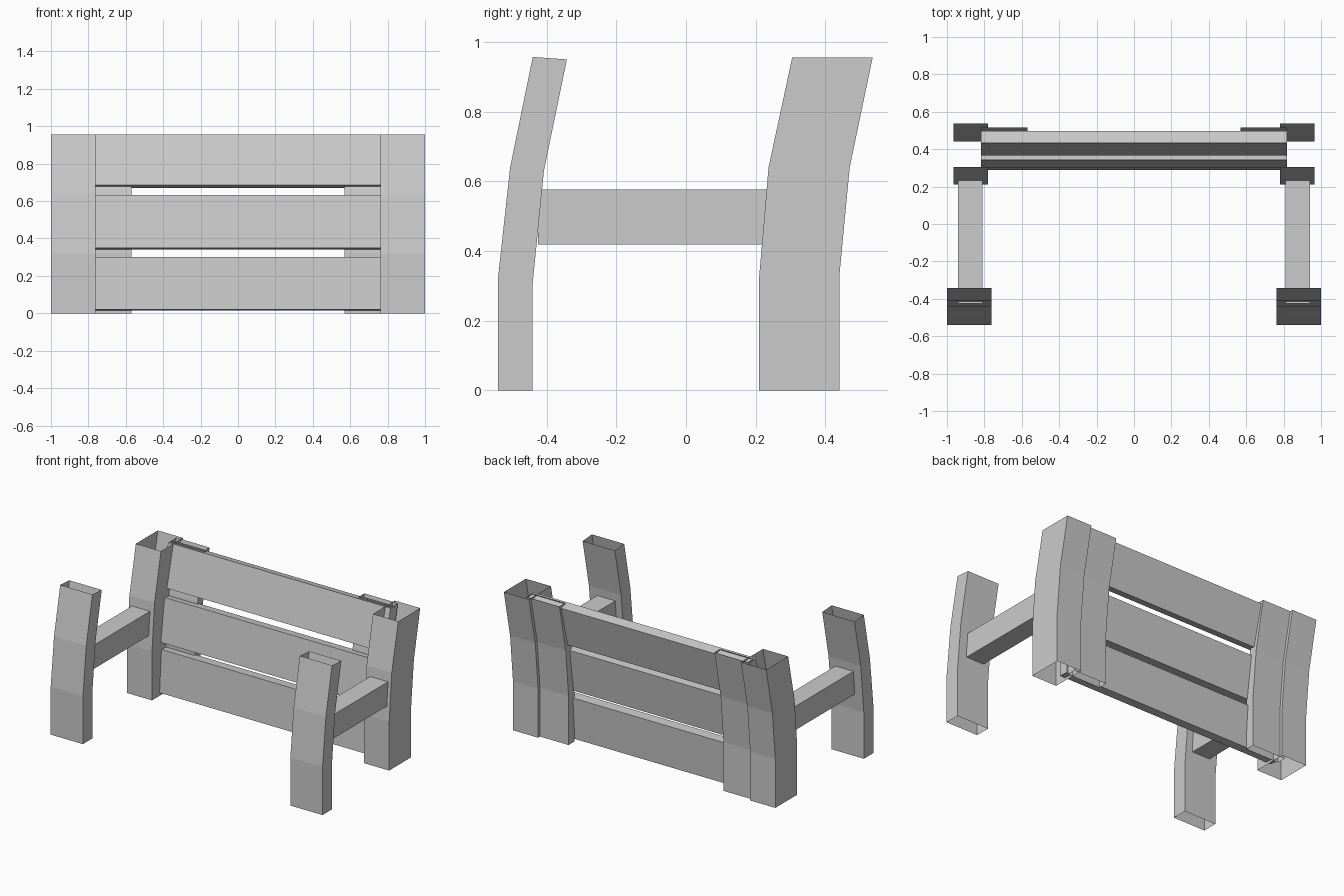
import bpy
from math import sin, cos, radians

if "Cube" in bpy.data.objects:
    bpy.data.objects.remove(bpy.data.objects["Cube"])


def make(name, verts, faces):
    mesh = bpy.data.meshes.new(name)
    mesh.from_pydata(verts, [], faces)
    mesh.update()
    obj = bpy.data.objects.new(name, mesh)
    bpy.context.collection.objects.link(obj)
    return obj


def tube(name, x0, x1, rows):
    """Open-ended rectangular tube; rows are (y front, z front, y back, z back)."""
    verts, faces = [], []
    for yf, zf, yb, zb in rows:
        verts += [(x0, yf, zf), (x1, yf, zf), (x1, yb, zb), (x0, yb, zb)]
    for r in range(len(rows) - 1):
        for i in range(4):
            j = (i + 1) % 4
            faces.append((r * 4 + i, r * 4 + j, r * 4 + 4 + j, r * 4 + 4 + i))
    return make(name, verts, faces)


def prism(name, x0, x1, profile):
    """Closed four-sided bar: a (y, z) profile extruded along x."""
    verts = [(x, y, z) for x in (x0, x1) for y, z in profile]
    faces = [(0, 3, 2, 1), (4, 5, 6, 7)]
    faces += [(i, (i + 1) % 4, 4 + (i + 1) % 4, 4 + i) for i in range(4)]
    return make(name, verts, faces)


FRONT = [(-0.54, 0, -0.44, 0), (-0.54, 0.32, -0.44, 0.31),
         (-0.505, 0.64, -0.408, 0.63), (-0.44, 0.957, -0.342, 0.95)]
REAR = [(0.21, 0, 0.44, 0), (0.21, 0.325, 0.44, 0.325),
        (0.237, 0.64, 0.47, 0.64), (0.305, 0.956, 0.536, 0.956)]
BATTEN = [(0.36, 0, 0.42, 0), (0.36, 0.325, 0.42, 0.325),
          (0.39, 0.64, 0.45, 0.64), (0.455, 0.956, 0.515, 0.956)]

for side, s in (("left", -1), ("right", 1)):
    def span(a, b):
        return sorted((s * a, s * b))

    # Curved hollow posts and rear battens
    tube("front_post_" + side, *span(0.763, 1.0), FRONT)
    tube("rear_post_" + side, *span(0.78, 0.965), REAR)
    tube("back_batten_" + side, *span(0.57, 0.815), BATTEN)
    # Rail joining front and rear posts
    prism("side_rail_" + side, *span(0.81, 0.942),
          [(-0.425, 0.418), (0.235, 0.418), (0.235, 0.576), (-0.425, 0.576)])

# Three boards, each leaning further back than the one below
THICK = 0.065
for name, y, z, length, tilt in (("lower_board", 0.29, 0.02, 0.281, 4),
                                 ("middle_board", 0.303, 0.35, 0.286, 8),
                                 ("upper_board", 0.367, 0.685, 0.278, 14)):
    a = radians(tilt)
    uy, uz = sin(a) * length, cos(a) * length
    ty, tz = cos(a) * THICK, -sin(a) * THICK
    prism(name, -0.818, 0.818,
          [(y, z), (y + ty, z + tz), (y + ty + uy, z + tz + uz), (y + uy, z + uz)])
